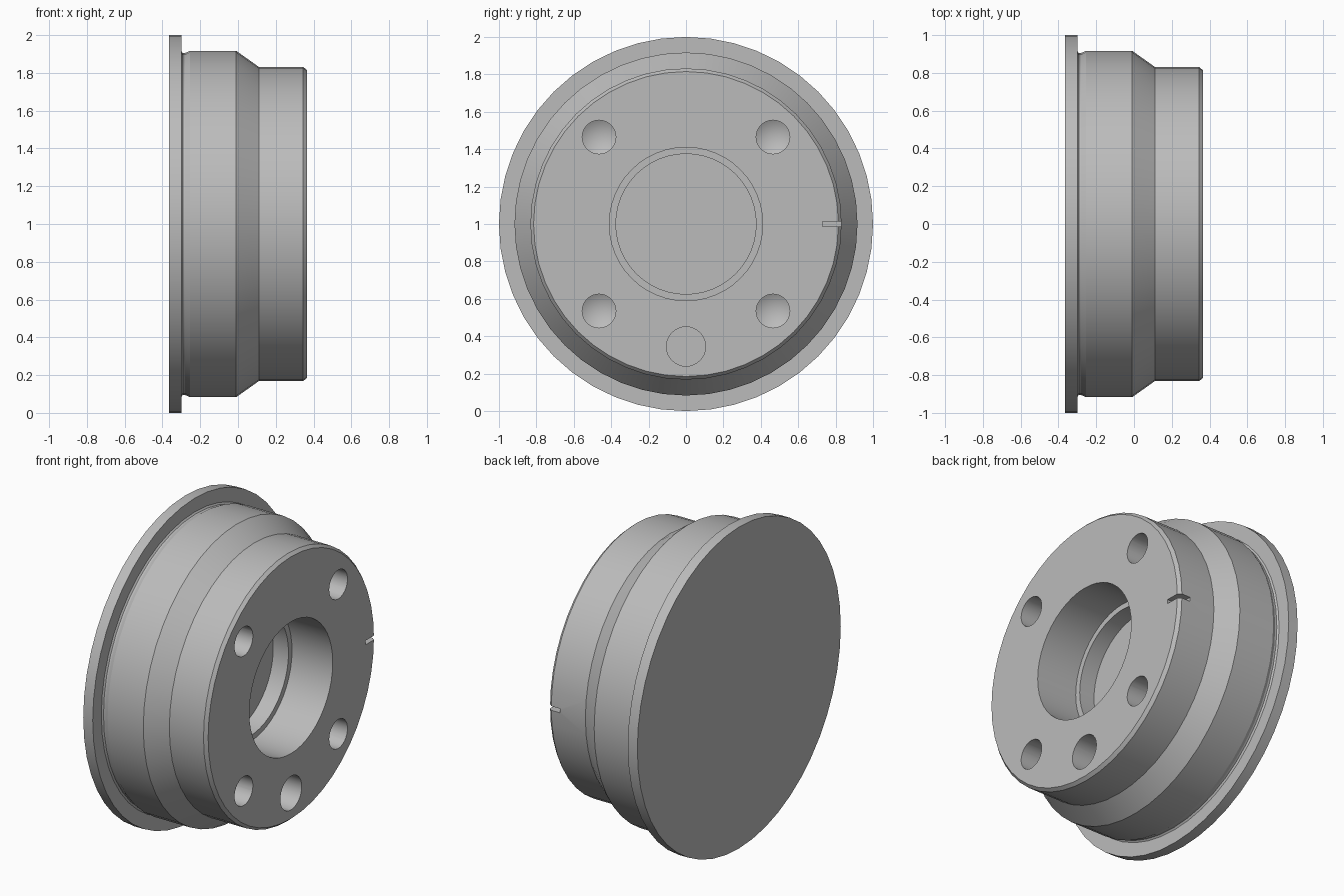
import bpy, bmesh
from math import radians
from mathutils import Matrix, Vector

if "Cube" in bpy.data.objects:
    bpy.data.objects.remove(bpy.data.objects["Cube"])

grey = bpy.data.materials.new("plain_grey")
grey.use_nodes = True
grey.diffuse_color = (0.5, 0.5, 0.5, 1)
grey.node_tree.nodes["Principled BSDF"].inputs["Base Color"].default_value = (0.5, 0.5, 0.5, 1)


def finish(bm, name):
    bmesh.ops.recalc_face_normals(bm, faces=bm.faces)
    mesh = bpy.data.meshes.new(name)
    bm.to_mesh(mesh)
    bm.free()
    mesh.materials.append(grey)
    obj = bpy.data.objects.new(name, mesh)
    bpy.context.collection.objects.link(obj)
    return obj


def lathe(name, profile, segments, y=0, z=1):
    """Spin (x, radius) points about an axis parallel to x."""
    bm = bmesh.new()
    verts = [bm.verts.new((x, 0, r)) for x, r in profile]
    edges = [bm.edges.new(pair) for pair in zip(verts, verts[1:])]
    bmesh.ops.spin(bm, geom=verts + edges, cent=(0, 0, 0), axis=(1, 0, 0),
                   angle=radians(360), steps=segments, use_duplicate=False)
    bmesh.ops.remove_doubles(bm, verts=bm.verts, dist=0.0005)
    bmesh.ops.translate(bm, verts=bm.verts, vec=(0, y, z))
    return finish(bm, name)


# Hub body: flange, undercut, drum, taper, nose and stepped centre bore
FRONT = 0.365
hub = lathe("hub_body", [
    (-FRONT, 0), (-FRONT, 1), (-0.30, 1), (-0.30, 0.915), (-0.292, 0.905),
    (-0.28, 0.905), (-0.255, 0.917), (-0.01, 0.917), (0.11, 0.832),
    (0.345, 0.832), (FRONT, 0.815), (FRONT, 0.41), (0.085, 0.41),
    (0.085, 0.375), (-0.02, 0.375), (-0.02, 0)], 48)

# Four drilled bolt holes with conical ends
cutters = [lathe("bolt_hole_cutter", [(0.5, 0), (0.5, 0.09), (0.09, 0.09), (0.04, 0)],
                 32, y, 1 + z)
           for y in (-0.465, 0.465) for z in (-0.465, 0.465)]

# Flat-bottomed locating hole
cutters.append(lathe("locating_hole_cutter",
                     [(0.5, 0), (0.5, 0.105), (0.085, 0.105), (0.085, 0)], 32, 0, 0.345))

# Timing notch on the rim of the nose
bm = bmesh.new()
bmesh.ops.create_cube(bm, size=1, matrix=Matrix.LocRotScale(
    Vector((0.365, 0.83, 1)), None, Vector((0.16, 0.2, 0.026))))
cutters.append(finish(bm, "notch_cutter"))

# Cut everything, then drop the cutters
bpy.context.view_layer.objects.active = hub
hub.select_set(True)
for cutter in cutters:
    cutter.hide_render = True
    mod = hub.modifiers.new("cut", "BOOLEAN")
    mod.operation = "DIFFERENCE"
    mod.solver = "EXACT"
    mod.object = cutter
    bpy.ops.object.modifier_apply(modifier=mod.name)
    bpy.data.objects.remove(cutter)

bpy.ops.object.shade_smooth_by_angle(angle=radians(25))
